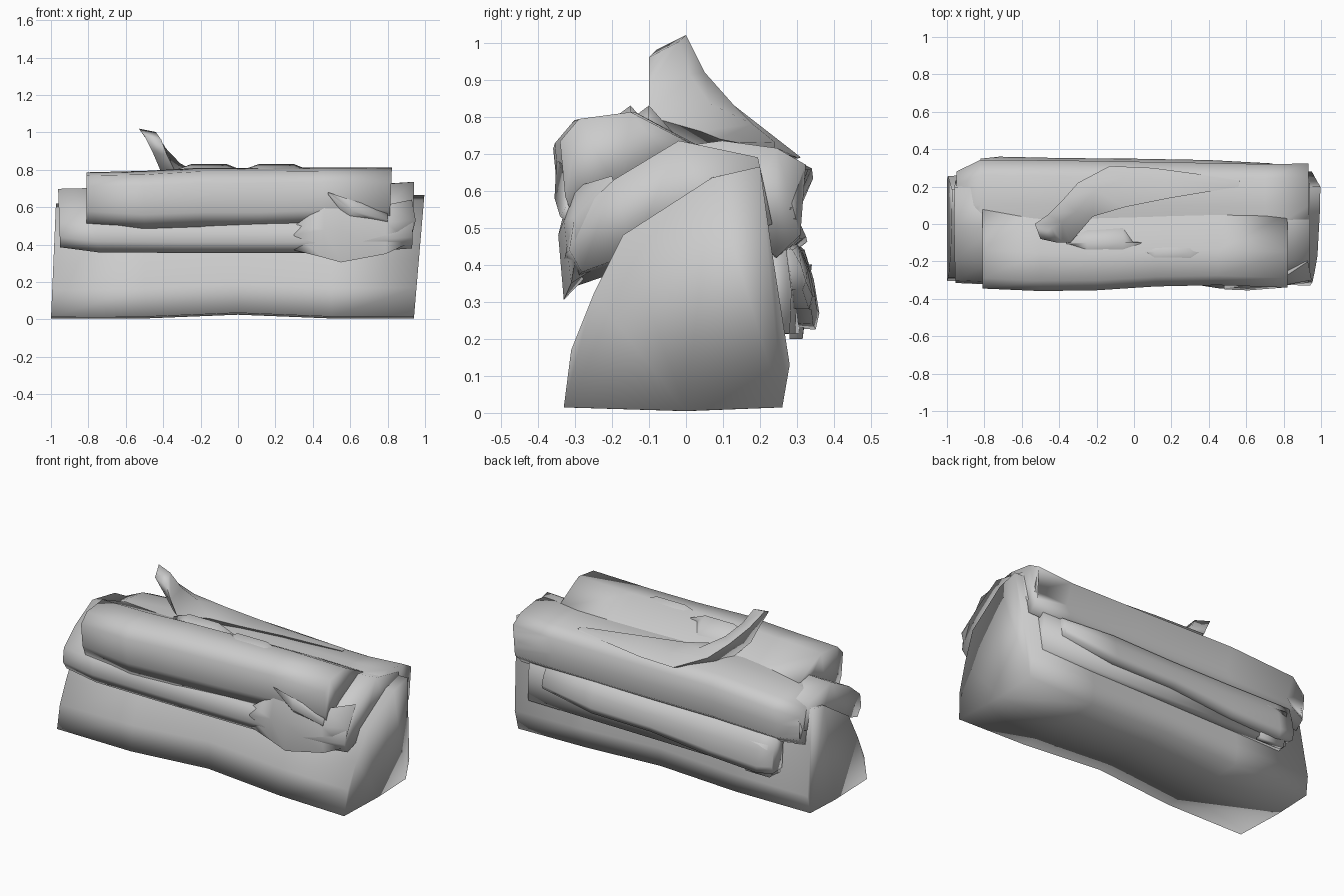
import bpy, bmesh


def skin(name, rings, angle=1.9):
    """Loft a closed surface through rings of points and cap the ends."""
    bm = bmesh.new()
    loops = [[bm.verts.new(p) for p in ring] for ring in rings]
    n = len(loops[0])
    for a, b in zip(loops, loops[1:]):
        for i in range(n):
            j = (i + 1) % n
            bm.faces.new((a[i], a[j], b[j], b[i]))
    bm.faces.new(loops[0][::-1])
    bm.faces.new(loops[-1])
    bmesh.ops.triangulate(bm, faces=[f for f in bm.faces if len(f.verts) > 4])
    bmesh.ops.recalc_face_normals(bm, faces=bm.faces)
    mesh = bpy.data.meshes.new(name)
    bm.to_mesh(mesh)
    bm.free()
    ob = bpy.data.objects.new(name, mesh)
    bpy.context.collection.objects.link(ob)
    bpy.context.view_layer.objects.active = ob
    ob.select_set(True)
    bpy.ops.object.shade_smooth_by_angle(angle=angle)
    ob.select_set(False)


def sweep(name, profile, stations):
    """Run a (y, z) profile along x. Station: x, lean, y scale, z scale, dy, dz."""
    skin(name, [[(x + lean * z, y * sy + dy, z * sz + dz) for y, z in profile]
                for x, lean, sy, sz, dy, dz in stations])


# lower bundle
sweep("bottom_bundle",
      [(-.33, .015), (-.31, .17), (-.25, .32), (-.17, .48), (.07, .635),
       (.2, .665), (.23, .45), (.28, .13), (.26, .015), (0, .005)],
      [(-1, .04, .92, .93, 0, .0), (-.5, 0, .94, .97, 0, 0),
       (0, 0, .9, 1, .01, .02), (.5, 0, .95, 1, 0, .0),
       (.94, .085, 1, 1, 0, 0)])

# middle blanket folded over the bundle
mid = [(-.29, .37), (-.325, .43), (-.31, .52), (-.2, .62), (-.02, .725),
       (.2, .68), (.24, .5), (.1, .45), (-.15, .42)]
sweep("middle_blanket", mid,
      [(-.94, -.03, .97, .88, 0, .06), (-.75, 0, 1, .97, 0, 0),
       (-.3, 0, 1, .96, 0, 0), (.35, 0, 1, .96, 0, 0), (.52, 0, 1.02, .98, 0, -.02),
       (.8, 0, 1, 1, 0, 0), (.92, .03, .97, 1, 0, .01)])

# raised fold on the front right
skin("front_fold", [
    [(.3, -.3, .5), (.3, -.32, .45), (.3, -.3, .37), (.3, -.2, .42)],
    [(.46, -.31, .61), (.46, -.345, .48), (.46, -.32, .33), (.46, -.2, .44)],
    [(.55, -.31, .62), (.55, -.345, .48), (.55, -.33, .305), (.55, -.2, .44)],
    [(.78, -.3, .61), (.79, -.33, .52), (.79, -.31, .35), (.79, -.2, .44)],
    [(.93, -.2, .64), (.95, -.3, .53), (.92, -.3, .41), (.92, -.15, .45)]])
skin("front_fold_point", [
    [(.48, -.345, .68), (.485, -.35, .675), (.48, -.33, .67)],
    [(.6, -.33, .64), (.61, -.355, .58), (.59, -.3, .53)],
    [(.8, -.31, .58), (.8, -.34, .53), (.8, -.3, .5)]])

# thick roll on the upper front
roll = [(-.31, .5), (-.34, .58), (-.355, .74), (-.3, .805), (-.15, .825),
        (.07, .71), (-.02, .66), (-.18, .58)]
sweep("upper_roll", roll,
      [(-.81, 0, 1, .85, .01, .085), (-.5, 0, 1.01, .95, -.0, .01),
       (-.2, 0, .97, .97, -.01, .01), (.12, 0, .94, .97, .0, .01),
       (.45, 0, .92, .93, -.0, .045), (.79, .04, .93, .93, -.01, .045)])

# small ridges along the top of the roll
for cx, cy in ((-.16, -.1), (.2, -.15)):
    skin("roll_ridge", [[(cx + dx, cy - w, .77), (cx + dx, cy, .77 + h), (cx + dx, cy + w, .74)]
                        for dx, w, h in ((-.2, .01, .02), (-.09, .07, .06),
                                         (.1, .08, .06), (.2, .01, .02))])

# blanket draped over the upper back
sweep("back_drape",
      [(-.05, .715), (.1, .735), (.25, .715), (.33, .67), (.285, .55), (.315, .48),
       (.25, .42), (.15, .5)],
      [(-.95, 0, .85, .75, 0, .09), (-.82, 0, 1.04, .9, 0, .03),
       (-.4, 0, 1.03, .97, 0, .01), (.2, 0, 1, .98, 0, .0),
       (.7, 0, .97, .98, 0, 0), (.92, .02, .98, 1, 0, 0)])

# twisted corner standing up and spreading onto the back
spike = [((-.53, 0, 1.02), (-.41, -.1, .96), .03, .01),
         ((-.46, .05, .92), (-.38, -.1, .88), .035, .01),
         ((-.38, .13, .83), (-.34, -.1, .8), .05, .03),
         ((-.3, .22, .76), (-.22, .04, .76), .05, .09),
         ((-.13, .31, .69), (-.05, .09, .74), .04, .09),
         ((.1, .3, .69), (.2, .14, .73), .02, .07),
         ((.55, .24, .705), (.56, .2, .71), .01, .03)]
skin("twisted_corner", [
    [a, ((a[0] + b[0]) / 2 + t, (a[1] + b[1]) / 2 + t, (a[2] + b[2]) / 2 + t * .4),
     b, ((a[0] + b[0]) / 2 - t, (a[1] + b[1]) / 2 - t, (a[2] + b[2]) / 2 - sink)]
    for a, b, t, sink in spike])

# hanging panel and loose fold on the lower back
sweep("back_panel",
      [(.2, .45), (.285, .44), (.3, .33), (.295, .215), (.22, .21)],
      [(-.8, 0, 1.04, 1, 0, 0), (0, 0, 1, 1, 0, 0), (.86, 0, .95, 1, 0, 0)])
sweep("back_loose_fold",
      [(.24, .48), (.32, .44), (.345, .36), (.36, .27), (.35, .225), (.26, .23)],
      [(-.82, 0, .97, .95, 0, .03), (-.72, 0, 1, 1, 0, 0), (-.4, 0, .98, .93, 0, .03),
       (0, 0, .97, .75, 0, .11), (.4, 0, .95, .8, 0, .1), (.74, 0, .9, .5, 0, .22)])
skin("back_fold_tip", [
    [(-.62, .28, .2), (-.62, .315, .2), (-.62, .33, .4), (-.62, .28, .4)],
    [(-.78, .28, .2), (-.78, .315, .2), (-.78, .34, .4), (-.78, .28, .4)]])
